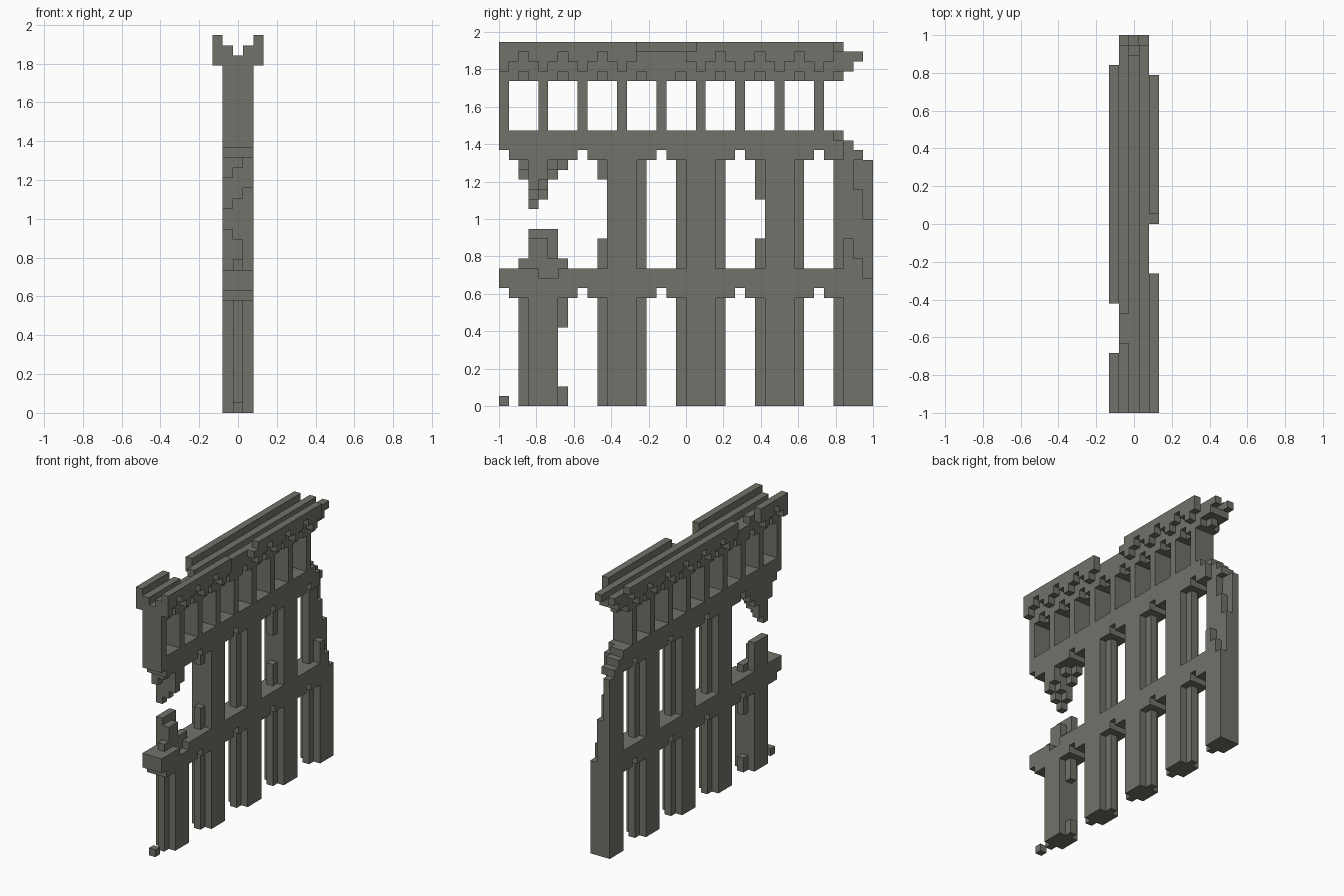
import bpy, bmesh
from mathutils import Vector

if "Cube" in bpy.data.objects:
    bpy.data.objects.remove(bpy.data.objects["Cube"], do_unlink=True)

U = 2 / 38                      # edge of one building block
FULL, CORE = (1, 4), (2, 3)     # wall thickness and its middle layer
BACK, FRONT = (1, 2), (3, 4)    # outer wall layers on -x and +x

stone = bpy.data.materials.new("grey_stone")
stone.use_nodes = True
stone.diffuse_color = (0.165, 0.168, 0.142, 1)
bsdf = stone.node_tree.nodes["Principled BSDF"]
bsdf.inputs["Base Color"].default_value = stone.diffuse_color
bsdf.inputs["Roughness"].default_value = 0.9

parts = {}


def cells(x, y, z):
    return {(i, j, k) for i in range(*x) for j in range(*y) for k in range(*z)}


def fill(part, x, y, z):
    parts.setdefault(part, set()).update(cells(x, y, z))


def carve(part, x, y, z):
    parts[part] -= cells(x, y, z)


# Two arcades: ribbed piers below stepped arch shoulders
for name, base, spring in (("lower_arcade", 0, 11), ("upper_arcade", 14, 25)):
    for j in range(2, 35, 8):
        fill(name, CORE, (j, min(j + 5, 38)), (base, spring))
        fill(name, FULL, (j + 1, 38 if j > 30 else j + 4), (base, spring))
    fill(name, FULL, (0, 38), (spring, spring + 1))
    for j in range(0, 38, 8):
        carve(name, FULL, (max(j, 0), j + 1), (spring, spring + 1))
fill("floor_band", FULL, (0, 38), (12, 14))
fill("attic_band", FULL, (0, 35), (26, 28))

# Weathered lower pier and loose block
carve("lower_arcade", CORE, (6, 7), (2, 8))
fill("fallen_block", CORE, (0, 1), (0, 1))

# Collapsed first upper pier: stump below, hanging rubble above
carve("upper_arcade", FULL, (2, 7), (14, 25))
fill("pier_stump", BACK, (3, 6), (14, 18))
fill("pier_stump", CORE, (3, 5), (14, 17))
fill("pier_stump", CORE, (2, 7), (14, 15))
carve("floor_band", FRONT, (4, 6), (13, 14))
for j, bottom in zip(range(2, 8), (23, 20, 21, 23, 24, 25)):
    fill("hanging_rubble", BACK, (j, j + 1), (bottom, 25))
    fill("hanging_rubble", CORE, (j, j + 1), (min(bottom + 1, 25), 25))
    fill("hanging_rubble", FRONT, (j, j + 1), (min(bottom + 2, 25), 25))

# Chipped ribs of the standing upper piers
carve("upper_arcade", CORE, (10, 11), (17, 23))
carve("upper_arcade", CORE, (26, 27), (17, 21))

# Crumbling end pier, stepping back layer by layer
carve("upper_arcade", FRONT, (35, 38), (14, 26))
fill("upper_arcade", FRONT, (35, 36), (14, 17))
fill("upper_arcade", FRONT, (36, 37), (14, 15))
carve("floor_band", FRONT, (37, 38), (13, 14))
carve("upper_arcade", CORE, (37, 38), (19, 26))
carve("upper_arcade", CORE, (36, 37), (22, 25))
carve("upper_arcade", BACK, (37, 38), (25, 26))
fill("upper_arcade", BACK, (36, 37), (25, 26))
fill("attic_band", (1, 3), (35, 36), (26, 27))
carve("attic_band", FRONT, (34, 35), (27, 28))

# Attic colonnade with small notched lintels
for j in range(0, 33, 4):
    fill("attic_colonnade", FULL, (j, j + 1), (28, 33))
fill("lintel", FULL, (0, 35), (33, 34))
for j in range(2, 35, 4):
    for layer in (BACK, FRONT):
        carve("lintel", layer, (j, j + 1), (33, 34))

# Gutter and the corbelled cornice on both sides
fill("gutter", FULL, (0, 36), (34, 35))
for layer in (BACK, FRONT):
    fill("gutter", layer, (0, 37), (35, 36))
carve("gutter", BACK, (7, 10), (35, 36))
for name, layer, runs in (("back_cornice", (0, 1), ((0, 6), (11, 35))),
                          ("front_cornice", (4, 5), ((0, 14), (20, 34)))):
    for start, end in runs:
        for j in range(start, end):
            fill(name, layer, (j, j + 1), ((34, 35, 36, 35)[j % 4], 37))
fill("front_cornice", (4, 5), (19, 20), (35, 36))

# Skin each part, leaving out faces buried against its neighbours
solid = set().union(*parts.values())
AXES = [Vector(a) for a in ((1, 0, 0), (0, 1, 0), (0, 0, 1))]


def build(name, blocks):
    bm = bmesh.new()
    for block in sorted(blocks):
        centre = Vector(block) + Vector((0.5, 0.5, 0.5))
        for a in range(3):
            for side in (-1, 1):
                n = AXES[a] * side
                if tuple(int(c) for c in Vector(block) + n) in solid:
                    continue
                u, v = AXES[(a + 1) % 3], AXES[(a + 2) % 3] * side
                ring = [centre + (n + u * s + v * t) / 2
                        for s, t in ((-1, -1), (1, -1), (1, 1), (-1, 1))]
                bm.faces.new([bm.verts.new((p - Vector((2.5, 19, 0))) * U)
                              for p in ring])
    bmesh.ops.remove_doubles(bm, verts=bm.verts, dist=U / 100)
    bmesh.ops.dissolve_limit(bm, angle_limit=0.01, verts=bm.verts, edges=bm.edges)
    mesh = bpy.data.meshes.new(name)
    bm.to_mesh(mesh)
    bm.free()
    mesh.materials.append(stone)
    bpy.context.collection.objects.link(bpy.data.objects.new(name, mesh))


for part_name, part_blocks in parts.items():
    build(part_name, part_blocks)
